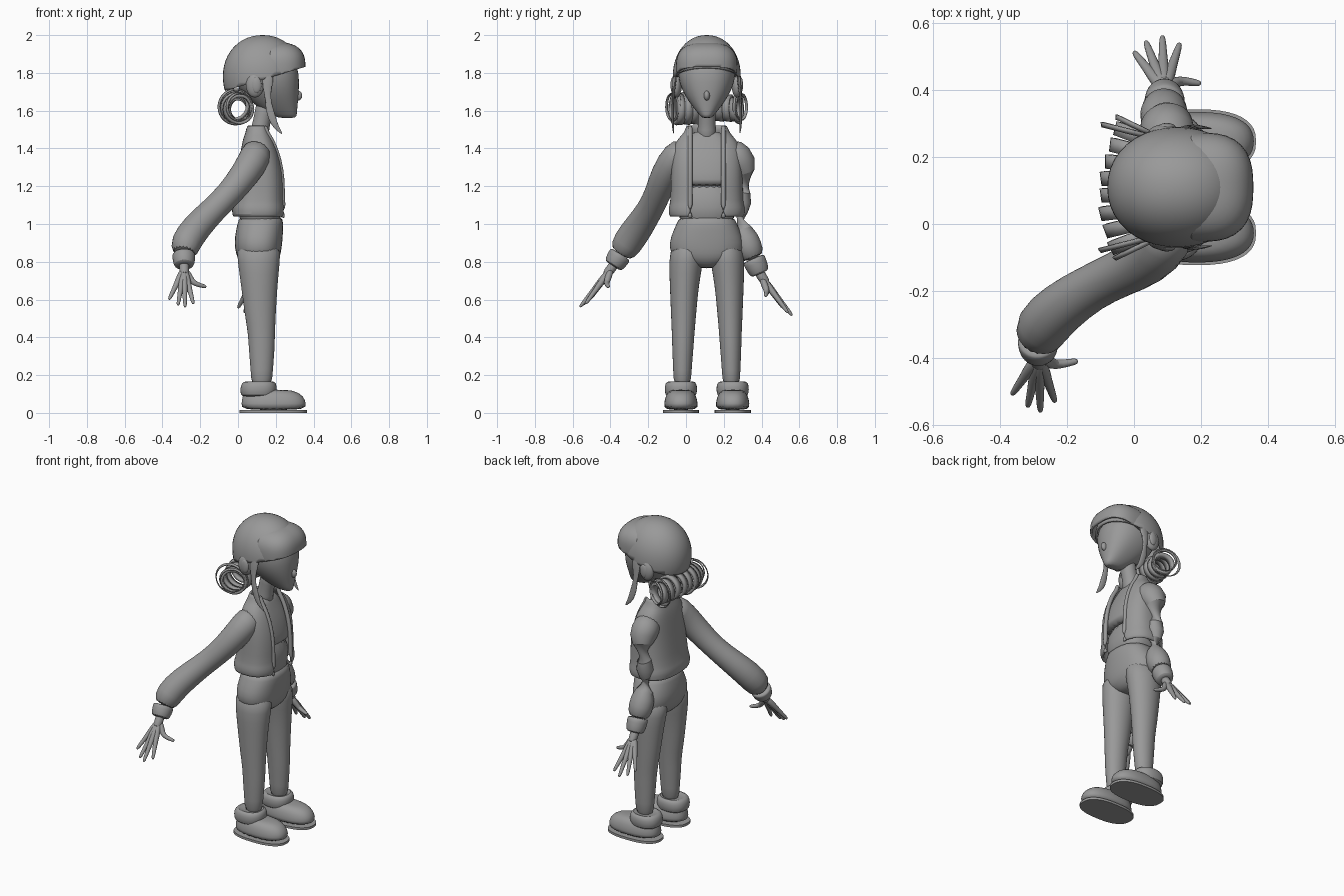
import bpy, bmesh
from math import sin, cos, pi, asin, copysign
from mathutils import Vector, Matrix

cube = bpy.data.objects.get("Cube")
if cube:
    bpy.data.objects.remove(cube, do_unlink=True)

MID = 0.11  # y of the body's mirror plane (the figure looks along +x)
SIDES = (("right", -1), ("left", 1))
made = []

grey = bpy.data.materials.new("plain_grey")
grey.use_nodes = True
GREY = (0.32, 0.32, 0.32, 1)
grey.diffuse_color = GREY
grey.node_tree.nodes["Principled BSDF"].inputs["Base Color"].default_value = GREY


def finish(name, bm, subdiv=1, thick=0):
    bmesh.ops.recalc_face_normals(bm, faces=bm.faces[:])
    mesh = bpy.data.meshes.new(name)
    bm.to_mesh(mesh)
    bm.free()
    mesh.materials.append(grey)
    ob = bpy.data.objects.new(name, mesh)
    bpy.context.collection.objects.link(ob)
    if thick:
        mod = ob.modifiers.new("thickness", 'SOLIDIFY')
        mod.thickness = thick
        mod.offset = -1
    if subdiv:
        mod = ob.modifiers.new("smooth", 'SUBSURF')
        mod.levels = mod.render_levels = subdiv
    made.append(ob)
    return ob


def skin(name, rings, closed=True, subdiv=1, thick=0):
    """Bridge rings of points into a surface."""
    bm = bmesh.new()
    rows = [[bm.verts.new(p) for p in ring] for ring in rings]
    n = len(rows[0])
    for a, b in zip(rows, rows[1:]):
        for i in range(n if closed else n - 1):
            j = (i + 1) % n
            bm.faces.new((a[i], a[j], b[j], b[i]))
    if closed:
        bm.faces.new(rows[0])
        bm.faces.new(rows[-1])
    return finish(name, bm, subdiv, thick)


def oval(z, back, front, cy, ry, power=2.3, gap=0, n=24):
    """Level superellipse, optionally open at the front."""
    start = asin((gap / ry) ** (power / 2)) if gap else 0
    cx, rx = (back + front) / 2, (front - back) / 2
    points = []
    for i in range(n):
        t = start + (2 * pi - 2 * start) * i / (n - 1 if gap else n)
        c, s = cos(t), sin(t)
        points.append(Vector((cx + rx * copysign(abs(c) ** (2 / power), c),
                              cy + ry * copysign(abs(s) ** (2 / power), s), z)))
    return points


def limb(name, path, n=14, flat=1, subdiv=1):
    """Round tube through (x, y, z, radius) points."""
    pts = [Vector(p[:3]) for p in path]
    rings = []
    for i, p in enumerate(pts):
        d = pts[min(i + 1, len(pts) - 1)] - pts[max(i - 1, 0)]
        q = d.to_track_quat('Z', 'Y')
        ring = []
        for k in range(n):
            o = q @ Vector((cos(2 * pi * k / n), sin(2 * pi * k / n), 0)) * path[i][3]
            o.y *= flat
            ring.append(p + o)
        rings.append(ring)
    return skin(name, rings, subdiv=subdiv)


def ball(name, loc, size, power=2, cut=None, keep_front=None, thick=0):
    """Superellipsoid, optionally trimmed by the slanted brim plane."""
    bm = bmesh.new()
    bmesh.ops.create_uvsphere(bm, u_segments=40, v_segments=24, radius=1)
    for v in bm.verts:
        length = sum(abs(c) ** power for c in v.co) ** (1 / power)
        v.co = Vector([loc[i] + size[i] * v.co[i] / length for i in range(3)])
    planes = []
    if cut:
        planes.append(((0, 0, cut), (-0.3, 0, 1)))
    if keep_front:
        planes.append(((keep_front, 0, 0), (1, 0, 0)))
    for co, no in planes:
        bmesh.ops.bisect_plane(bm, geom=bm.verts[:] + bm.edges[:] + bm.faces[:],
                               plane_co=co, plane_no=no, clear_inner=True)
    return finish(name, bm, 0, thick)


# Head, nose, ears and neck
head = [(1.56, .22, .305, .022), (1.575, .18, .312, .038), (1.62, .10, .315, .075),
        (1.68, .03, .322, .118), (1.75, -.02, .325, .15), (1.83, -.03, .322, .155),
        (1.91, .02, .27, .12)]
skin("head", [oval(z, b, f, MID, r) for z, b, f, r in head])
ball("nose", (.318, MID, 1.68), (.022, .016, .026))
limb("neck", [(.11, MID, 1.44, .06), (.115, MID, 1.5, .048), (.135, MID, 1.58, .047),
              (.15, MID, 1.66, .055)])
for side, s in SIDES:
    ball(side + "_ear", (.09, MID + s * .16, 1.735), (.048, .028, .065))
    ball(side + "_ear_inner", (.098, MID + s * .18, 1.735), (.026, .012, .042))

# Rounded cap with a bulging front brim
ball("cap", (.13, MID, 1.78), (.21, .18, .22), 2.1, cut=1.725, thick=.012)
ball("brim", (.2, MID, 1.83), (.157, .163, .132), 2.7, cut=1.725, keep_front=.17, thick=.012)


# Looped curls at the nape
def curl(name, loc, radius, width, turn, thick):
    bm = bmesh.new()
    bmesh.ops.create_cone(bm, segments=28, radius1=radius, radius2=radius * .93, depth=width)
    turn_to = (Matrix.Translation(loc) @ Matrix.Rotation(turn, 4, 'Z')
               @ Matrix.Rotation(pi / 2, 4, 'X'))
    bm.transform(turn_to)
    return finish(name, bm, 0, thick)


for side, s in SIDES:
    for i in range(4):
        curl(f"{side}_curl_{i + 1}", (-.02 + .008 * i, MID + s * (.025 + .043 * i), 1.625 - .006 * i),
             .083 - .005 * i, .042, -s * .12 * i, .016)
    for i in range(2):
        curl(f"{side}_loose_loop_{i + 1}", (-.012 + .02 * i, MID + s * (.165 + .015 * i), 1.62),
             .093 - .02 * i, .014, -s * (.25 + .2 * i), .006)
    # Hanging lock in front of the ear
    y = MID + s * .165
    limb(side + "_side_lock", [(.16, y, 1.81, .035), (.155, y + s * .01, 1.73, .03),
                               (.158, y + s * .015, 1.64, .02), (.18, y + s * .015, 1.56, .022),
                               (.2, y + s * .015, 1.515, .015), (.235, y + s * .01, 1.475, .003)],
         flat=.35)

# Shirt and midriff
shirt = [(1.2, 0, .236, .165), (1.225, 0, .237, .17), (1.32, .015, .222, .165),
         (1.4, .03, .19, .15), (1.455, .04, .165, .11), (1.495, .055, .15, .07)]
skin("shirt", [oval(z, b, f, MID, r, 2.5) for z, b, f, r in shirt])
midriff = [(.98, .0, .23, .15), (1.08, .005, .228, .15), (1.23, .01, .226, .155)]
skin("midriff", [oval(z, b, f, MID, r, 2.5) for z, b, f, r in midriff])

# Open jacket with hem band and edge piping
jacket = [(1.035, -.02, .243, .19), (1.045, -.032, .252, .202), (1.095, -.032, .254, .202),
          (1.108, -.022, .247, .193), (1.24, -.005, .248, .19), (1.34, .008, .23, .187),
          (1.41, .018, .205, .178), (1.455, .028, .185, .15), (1.485, .04, .17, .118),
          (1.525, .048, .163, .108)]
rings = [oval(z, b, f, MID, r, 2.6, gap=.088, n=33) for z, b, f, r in jacket]
skin("jacket", rings, closed=False, thick=.018)
for side, end in (("left", 0), ("right", -1)):
    limb(side + "_jacket_edge", [(*(r[end] - Vector((.005, 0, 0))), .014) for r in rings], n=8)

# Sleeves, cuffs and hands
arms = {
    "right": [(.105, .01, 1.395, .075), (.095, -.05, 1.36, .088), (.04, -.11, 1.265, .08),
              (-.045, -.15, 1.16, .07), (-.13, -.19, 1.075, .07), (-.22, -.25, .985, .08),
              (-.28, -.31, .9, .085), (-.287, -.35, .835, .068)],
    "left": [(.105, .21, 1.395, .075), (.1, .275, 1.36, .088), (.095, .318, 1.28, .083),
             (.085, .3, 1.17, .068), (.085, .282, 1.06, .062), (.088, .295, .97, .07),
             (.09, .33, .88, .075), (.092, .36, .81, .064)]}
wrists = {"right": (-.285, -.395, .765), "left": (.09, .4, .72)}
tips = {
    "right": [(-.365, -.51, .6), (-.318, -.547, .57), (-.28, -.562, .56), (-.236, -.532, .577),
              (-.168, -.41, .667)],
    "left": [(0, .515, .555), (.035, .547, .53), (.085, .562, .515), (.137, .54, .53),
             (.2, .42, .62)]}
fingers = ("little", "ring", "middle", "index", "thumb")
for side, s in SIDES:
    limb(side + "_sleeve", arms[side], n=18)
    start, w = Vector(arms[side][-1][:3]), Vector(wrists[side])
    along = [(-.1, .056), (0, .063), (.4, .06), (.78, .053), (.82, .035)]
    limb(side + "_cuff", [(*start.lerp(w, t), r) for t, r in along], n=18)
    limb(side + "_wrist", [(*start.lerp(w, .5), .03), (*w, .027),
                           (*w.lerp(Vector(tips[side][2]), .2), .027)], n=10)
    for finger, tip in zip(fingers, tips[side]):
        tip = Vector(tip)
        thumb = finger == "thumb"
        knuckle = w.lerp(tip, .5)
        if thumb:
            knuckle += Vector((-.01, s * .02, -.03))
        limb(f"{side}_{finger}_finger",
             [(*w, .018), (*w.lerp(knuckle, .6), .021), (*knuckle, .016),
              (*knuckle.lerp(tip, .6), .0125), (*knuckle.lerp(tip, .95), .01), (*tip, .004)], n=8)

# Trousers
hips = [(1.05, .005, .238, .145), (1.0, -.003, .241, .16), (.93, -.02, .238, .195),
        (.87, -.018, .232, .2), (.82, -.005, .222, .18), (.79, .02, .2, .11),
        (.765, .06, .17, .04)]
skin("hips", [oval(z, b, f, MID, r) for z, b, f, r in hips])
leg = [(.91, .098, -.015, .232, .09), (.8, .11, -.002, .222, .092), (.68, .119, .015, .21, .077),
       (.52, .123, .035, .2, .067), (.42, .125, .053, .196, .06), (.33, .127, .057, .194, .056),
       (.23, .129, .067, .185, .049), (.13, .13, .07, .18, .046)]

# Boots: upper, sole and fluffy ankle cuff
upper = [(.012, .015, .362, .09), (.05, .017, .362, .09), (.085, .022, .35, .083),
         (.112, .03, .315, .068), (.124, .06, .26, .042)]
ankle = [(.085, .035, .185, .065), (.09, .015, .2, .082), (.125, .01, .208, .088),
         (.158, .018, .203, .083), (.17, .04, .185, .066), (.155, .06, .17, .05)]
for side, s in SIDES:
    y = MID + s * .137
    skin(side + "_trouser_leg", [oval(z, b, f, MID + s * o, r, 2) for z, o, b, f, r in leg])
    skin(side + "_boot", [oval(z, b, f, y, r, 2.4) for z, b, f, r in upper])
    skin(side + "_sole", [oval(z, .008, .365, y, .096, 2.5, n=40) for z in (0, .015)], subdiv=0)
    skin(side + "_boot_cuff", [oval(z, b, f, y, r, 2.3) for z, b, f, r in ankle])

bpy.ops.object.select_all(action='DESELECT')
for ob in made:
    ob.select_set(True)
bpy.context.view_layer.objects.active = made[0]
bpy.ops.object.shade_smooth_by_angle(angle=0.9)
